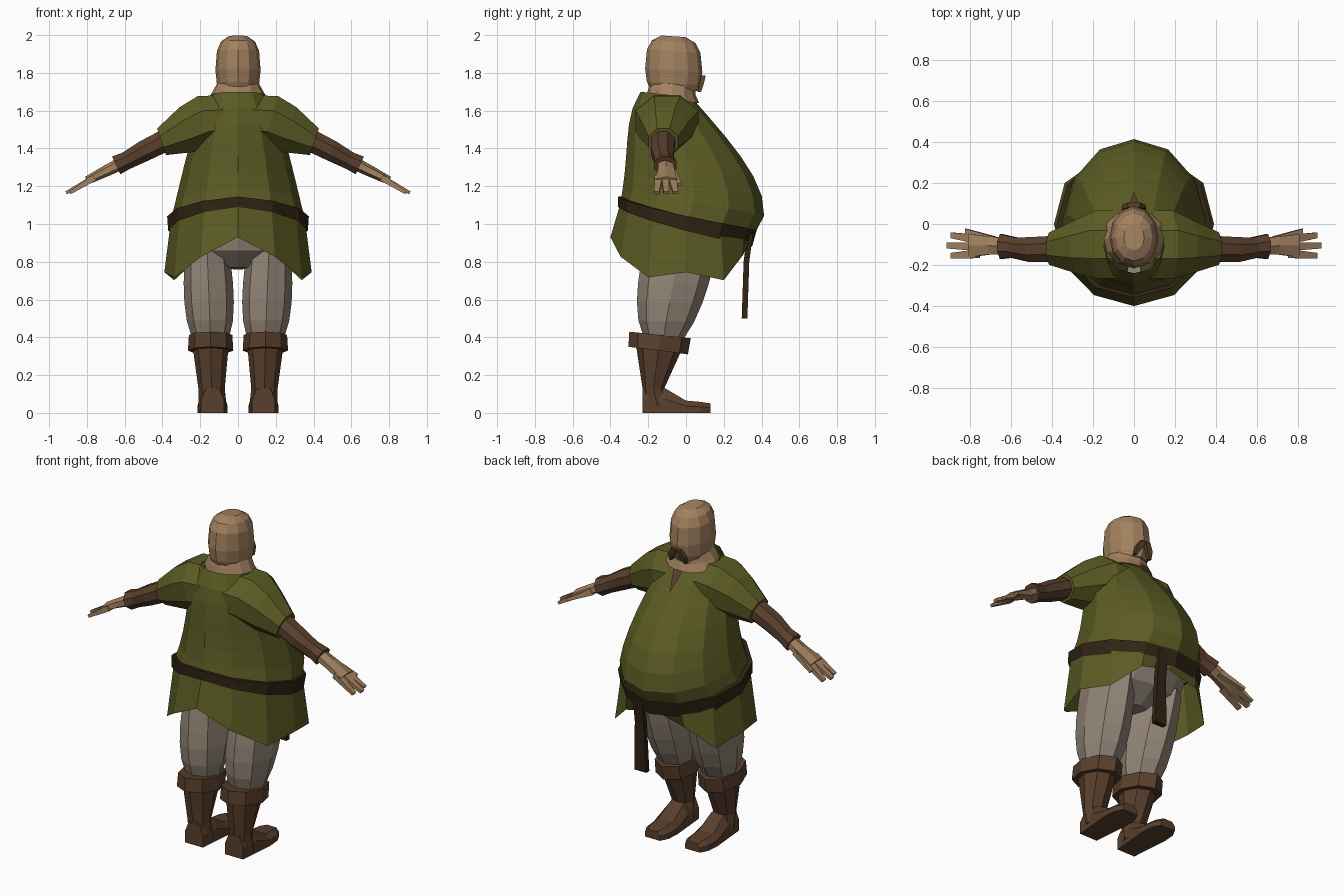
import bpy
from math import sin, cos, pi
from mathutils import Vector

cube = bpy.data.objects.get("Cube")
if cube:
    bpy.data.objects.remove(cube, do_unlink=True)


def material(name, red, green, blue):
    mat = bpy.data.materials.new(name)
    mat.use_nodes = True
    color = (red, green, blue, 1)
    mat.diffuse_color = color
    mat.node_tree.nodes["Principled BSDF"].inputs["Base Color"].default_value = color
    return mat


OLIVE = material("olive cloth", .105, .105, .018)
SKIN = material("skin", .36, .22, .115)
LINEN = material("grey linen", .29, .235, .185)
LEATHER = material("brown leather", .1, .05, .025)
DARK = material("dark belt leather", .03, .017, .007)


def build(name, verts, faces, mat, mirror=False):
    mesh = bpy.data.meshes.new(name)
    mesh.from_pydata(verts, [], faces)
    mesh.materials.append(mat)
    obj = bpy.data.objects.new(name, mesh)
    bpy.context.scene.collection.objects.link(obj)
    if mirror:
        obj.modifiers.new("Mirror", "MIRROR").use_mirror_merge = False


def loft(name, rings, mat, capped=True, mirror=False):
    """Skin a list of closed rings that share one vertex count."""
    count = len(rings[0])
    verts = [point for ring in rings for point in ring]
    faces = []
    for start in range(0, len(verts) - count, count):
        for i in range(count):
            j = (i + 1) % count
            faces.append((start + i, start + j, start + count + j, start + count + i))
    if capped:
        faces.append(tuple(reversed(range(count))))
        faces.append(tuple(range(len(verts) - count, len(verts))))
    build(name, verts, faces, mat, mirror)


def oval(z_back, z_belly, y_back, y_belly, width, center=0, sides=12, sag=1):
    """Tilted oval ring starting at the middle of the back."""
    points = []
    for i in range(sides):
        angle = 2 * pi * i / sides
        t = (1 - cos(angle)) / 2
        points.append(Vector((center + width * sin(angle),
                              y_back + (y_belly - y_back) * t,
                              z_back + (z_belly - z_back) * t ** sag)))
    return points


def rectangle(x, y, z, width, depth):
    """Level rectangle given by its middle and half sizes."""
    return [(x + sx * width, y + sy * depth, z)
            for sx, sy in ((-1, -1), (1, -1), (1, 1), (-1, 1))]


def limb(name, middles, sizes, mat, sides=8):
    """Mirrored tapered tube; a size is half breadth along y and half thickness."""
    middles = [Vector(middle) for middle in middles]
    side = Vector((0, 1, 0))
    up = (middles[-1] - middles[0]).cross(side).normalized()
    angles = [2 * pi * (k + .5) / sides for k in range(sides)]
    rings = [[middle + side * breadth * cos(a) + up * thickness * sin(a) for a in angles]
             for middle, (breadth, thickness) in zip(middles, sizes)]
    loft(name, rings, mat, mirror=True)


# Tunic: pointed hem, round belly and narrow neckline
hem = oval(.93, .88, -.4, .4, .39)
drops = (0, .1, .2, .16, .19, .05, 0)
for i, point in enumerate(hem):
    point.z -= drops[min(i, len(hem) - i)]
    point.y = min(point.y, .3)
tunic = [hem]
steps = 7
for k in range(steps + 1):
    t = k / steps
    tunic.append(oval(z_back=1.1 + .6 * t,
                      z_belly=.94 + .73 * t,
                      y_back=-.31 - .04 * (1 - t) ** 3 + .07 * t ** 6,
                      y_belly=.36 - .33 * t + .14 * sin(pi * t ** .7),
                      width=.355 - .16 * t - .05 * t ** 6))
loft("tunic", tunic, OLIVE, capped=False)

# Rounded shoulders running into short sleeves
limb("tunic_sleeves", [(.06, -.1, 1.55), (.17, -.1, 1.545), (.27, -.11, 1.5), (.405, -.12, 1.435)],
     [(.18, .15), (.18, .15), (.14, .135), (.085, .08)], OLIVE)

# Open collar slit on the chest
build("collar_slit", [(-.03, .075, 1.65), (.03, .075, 1.65), (0, .16, 1.54)],
      [(0, 1, 2)], LEATHER)

# Belt with hanging strap
loft("belt", [oval(1.09, .88, -.36, .35, .37, sag=.75),
              oval(1.145, .97, -.36, .375, .375, sag=.75),
              oval(1.145, .97, -.33, .34, .34, sag=.75)], DARK, capped=False)
loft("belt_strap", [rectangle(.08, .31, .5, .04, .015),
                    rectangle(.08, .32, .8, .03, .015),
                    rectangle(.08, .34, .95, .03, .015)], DARK)

# Neck and bald head
loft("neck", [oval(1.67, 1.64, -.21, .07, .16),
              oval(1.715, 1.685, -.2, .05, .135),
              oval(1.77, 1.72, -.18, .05, .11)], SKIN)
head = []
for degrees in (-60, -40, -10, 30, 55, 80):
    angle = degrees * pi / 180
    bulge = cos(angle) ** (.5 if degrees > 0 else .25)
    z = 1.85 + .15 * sin(angle)
    depth = .152 * bulge
    head.append(oval(z, z - .02 * bulge, -.065 - depth, depth - .065, .12 * bulge))
loft("head", head, SKIN)

# Drooping moustache halves, from tip to middle
loft("moustache", [rectangle(.05, .07, 1.7, .008, .01),
                   rectangle(.035, .083, 1.745, .02, .012),
                   rectangle(.015, .092, 1.785, .015, .012)], LEATHER, mirror=True)

# Forearm wraps with flared cuffs
limb("forearm_wraps", [(.37, -.12, 1.45), (.5, -.125, 1.385), (.6, -.115, 1.33)],
     [(.068, .064), (.066, .06), (.052, .05)], LEATHER)
limb("wrap_cuffs", [(.56, -.115, 1.35), (.645, -.11, 1.31)], [(.05, .048), (.065, .056)], LEATHER)

# Hands: palm, three fingers and a thumb
limb("palms", [(.6, -.11, 1.33), (.7, -.105, 1.28), (.8, -.105, 1.23)],
     [(.045, .035), (.05, .03), (.065, .022)], SKIN, sides=6)
for k, label in enumerate(("outer", "middle", "inner")):
    spread = k - 1
    limb(label + "_fingers", [(.76, -.11 + .035 * spread, 1.245),
                              (.91 - .02 * abs(spread), -.105 + .05 * spread, 1.165)],
         [(.03, .024), (.02, .012)], SKIN, sides=4)
limb("thumbs", [(.68, -.085, 1.28), (.82, -.035, 1.21)], [(.034, .026), (.018, .012)],
     SKIN, sides=4)

# Trousers: hips and baggy legs
loft("trouser_hips", [oval(.77, .76, -.15, .06, .08),
                      oval(.86, .84, -.24, .18, .27),
                      oval(1, .95, -.27, .25, .3)], LINEN)
legs = []
steps = 5
for k in range(steps + 1):
    t = k / steps
    bag = sin(pi * t ** .75)
    legs.append(oval(z_back=.39 + .5 * t, z_belly=.38 + .5 * t,
                     y_back=-.22 - .04 * bag, y_belly=-.02 + .19 * t + .03 * bag,
                     width=.095 + .02 * t + .028 * bag,
                     center=.145 + .02 * t, sides=8))
loft("trouser_legs", legs, LINEN, mirror=True)

# Boots: turned cuff, shaft and long foot
loft("boot_cuffs", [oval(.35, .31, -.305, .01, .12, .145, sides=8),
                    oval(.43, .395, -.3, .025, .115, .145, sides=8)], LEATHER, mirror=True)
loft("boot_shafts", [oval(.03, .03, -.23, -.07, .075, .135, sides=8),
                     oval(.13, .13, -.23, -.115, .07, .14, sides=8),
                     oval(.36, .34, -.265, -.02, .095, .145, sides=8)], LEATHER, mirror=True)
feet = []
for y, width, height in ((.13, .05, .05), (.08, .075, .058), (0, .08, .065),
                         (-.11, .07, .13), (-.23, .06, .13)):
    outline = ((-1, 0), (1, 0), (1, .55), (.6, 1), (-.6, 1), (-1, .55))
    feet.append([(.135 + width * u, y, height * v) for u, v in outline])
loft("boot_feet", feet, LEATHER, mirror=True)
